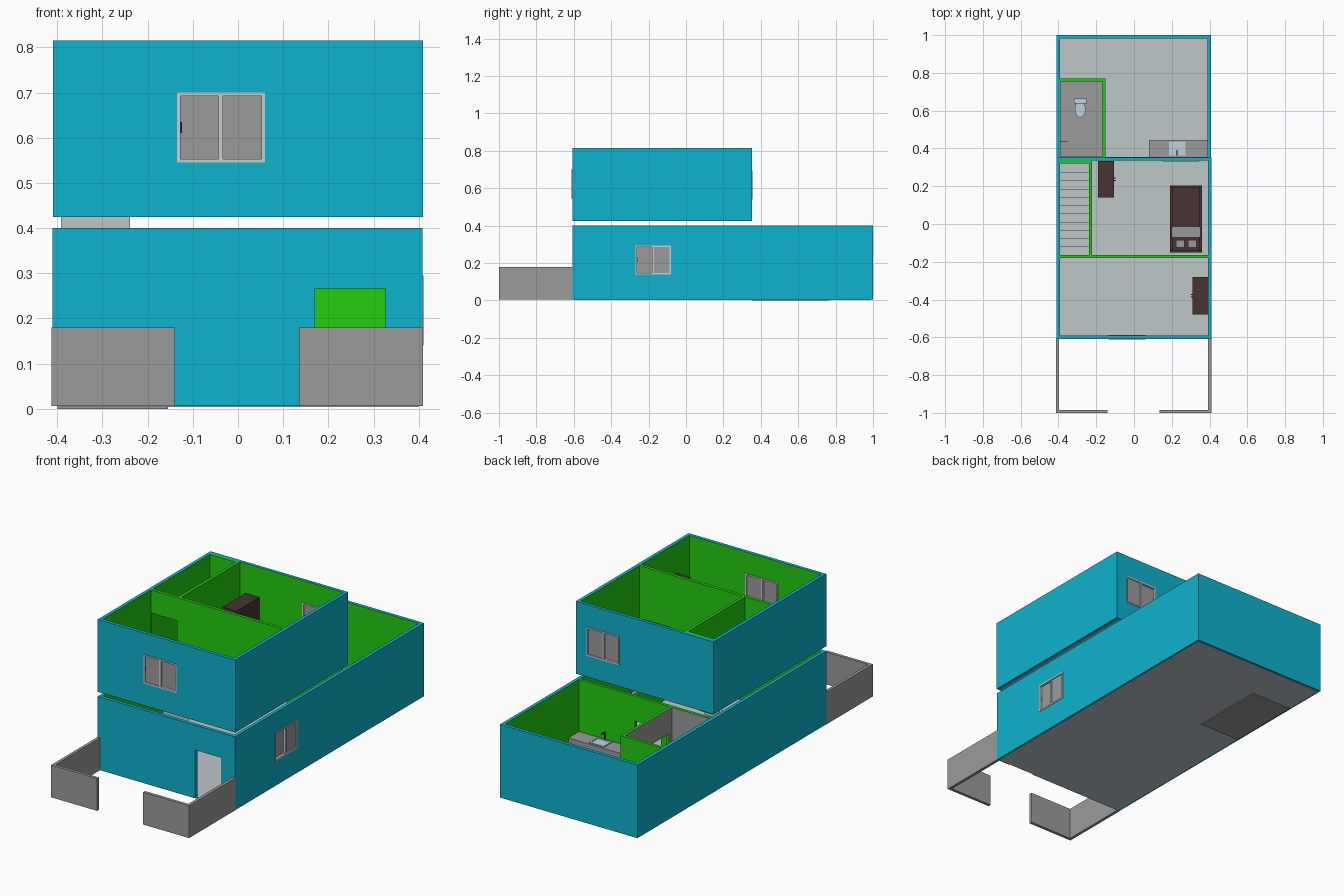
import bpy, bmesh, math
from mathutils import Vector

if "Cube" in bpy.data.objects:
    bpy.data.objects.remove(bpy.data.objects["Cube"])

COLOURS = {
    "cyan": (0.004, 0.45, 0.62), "green": (0.017, 0.61, 0.005),
    "grey": (0.33, 0.33, 0.33), "floor_grey": (0.52, 0.57, 0.59),
    "frame_white": (0.60, 0.61, 0.62), "dark_brown": (0.065, 0.034, 0.034),
    "porcelain": (0.52, 0.65, 0.72), "black": (0.01, 0.01, 0.012),
}
MAT = {}
for n, c in COLOURS.items():
    MAT[n] = bpy.data.materials.new(n)
    MAT[n].diffuse_color = (*c, 1)


def finish(name, bm, mats):
    me = bpy.data.meshes.new(name)
    bm.to_mesh(me)
    bm.free()
    ob = bpy.data.objects.new(name, me)
    bpy.context.collection.objects.link(ob)
    for m in mats:
        me.materials.append(MAT[m])
    return ob


def add_box(bm, x0, x1, y0, y1, z0, z1):
    vs = bmesh.ops.create_cube(bm, size=1)["verts"]
    for v in vs:
        v.co = Vector(((x0 + x1) / 2 + v.co.x * (x1 - x0),
                       (y0 + y1) / 2 + v.co.y * (y1 - y0),
                       (z0 + z1) / 2 + v.co.z * (z1 - z0)))


def boxes(name, mat, *dims):
    bm = bmesh.new()
    for d in dims:
        add_box(bm, *d)
    return finish(name, bm, [mat])


def wall(name, axis, a0, a1, t0, t1, z0, z1, mat, neg, pos, hole=None):
    """Wall running along an axis, with one opening; neg / pos colour its two sides."""
    pieces = [(a0, a1, z0, z1)]
    if hole:
        h0, h1, b, t = hole
        pieces = [(a0, h0, z0, z1), (h1, a1, z0, z1), (h0, h1, z0, b), (h0, h1, t, z1)]
    bm = bmesh.new()
    for p0, p1, q0, q1 in pieces:
        if p1 - p0 < 1e-4 or q1 - q0 < 1e-4:
            continue
        if axis == "x":
            add_box(bm, p0, p1, t0, t1, q0, q1)
        else:
            add_box(bm, t0, t1, p0, p1, q0, q1)
    bm.normal_update()
    for f in bm.faces:
        n = f.normal.y if axis == "x" else f.normal.x
        f.material_index = 1 if n < -0.5 else 2 if n > 0.5 else 0
    return finish(name, bm, [mat, neg, pos])


def window(name, axis, a0, a1, t0, t1, z0, z1):
    """Two-sash sliding window with frame, mullion and panes."""
    w, mid, tm = 0.008, (a0 + a1) / 2, (t0 + t1) / 2

    def put(p0, p1, q0, q1, r0, r1):
        return (p0, p1, q0, q1, r0, r1) if axis == "x" else (q0, q1, p0, p1, r0, r1)
    boxes(name + "_frame", "frame_white",
          put(a0, a1, t0, t1, z0, z0 + w), put(a0, a1, t0, t1, z1 - w, z1),
          put(a0, a0 + w, t0, t1, z0 + w, z1 - w), put(a1 - w, a1, t0, t1, z0 + w, z1 - w),
          put(mid - 0.006, mid + 0.004, t0 + 0.002, t1 - 0.002, z0 + w, z1 - w))
    boxes(name + "_panes", "grey",
          put(a0 + w, mid, tm - 0.006, tm - 0.001, z0 + w, z1 - w),
          put(mid, a1 - w, tm + 0.001, tm + 0.006, z0 + w, z1 - w))
    boxes(name + "_handle", "black",
          put(a0 + w, a0 + w + 0.003, tm - 0.008, tm + 0.002, z0 + 0.065, z0 + 0.09))


# Ground storey walls: cyan outside, green inside
X0, X1, W = -0.411, 0.408, 0.018
GZ = (0.006, 0.40)
wall("ground_front_wall", "x", X0, X1, -0.607, -0.589, *GZ, "cyan", "cyan", "green",
     (0.17, 0.327, 0.006, 0.266))
wall("ground_back_wall", "x", X0, X1, 0.982, 1.0, *GZ, "cyan", "green", "cyan")
wall("ground_left_wall", "y", -0.589, 0.982, X0, X0 + W, *GZ, "cyan", "cyan", "green")
wall("ground_right_wall", "y", -0.589, 0.982, X1 - W, X1, *GZ, "cyan", "green", "cyan",
     (-0.27, -0.08, 0.14, 0.295))
wall("kitchen_partition", "x", X0 + W, X1 - W, 0.34, 0.355, *GZ, "green", "green", "green",
     (-0.10, 0.055, 0.006, 0.266))
boxes("ground_floor", "floor_grey", (-0.40, 0.40, -0.60, 0.99, 0.004, 0.010))

# Bathroom: green outside, grey tiles inside
wall("bath_side_wall", "y", 0.355, 0.77, -0.166, -0.150, *GZ, "green", "grey", "green",
     (0.38, 0.52, 0.006, 0.266))
wall("bath_back_wall", "x", X0 + W, -0.166, 0.754, 0.77, *GZ, "green", "grey", "green")
boxes("bath_tiles", "grey", (-0.393, -0.390, 0.355, 0.754, 0.01, 0.399),
      (-0.393, -0.166, 0.355, 0.358, 0.01, 0.399))
boxes("bath_floor", "grey", (-0.40, -0.155, 0.352, 0.765, 0.0, 0.013))

# Upper storey walls
UX0, UX1 = -0.41, 0.41
UZ = (0.425, 0.815)
wall("upper_front_wall", "x", UX0, UX1, -0.608, -0.590, *UZ, "cyan", "cyan", "green",
     (-0.135, 0.06, 0.545, 0.70))
wall("upper_back_wall", "x", UX0, UX1, 0.335, 0.352, *UZ, "cyan", "green", "cyan",
     (0.15, 0.345, 0.54, 0.695))
wall("upper_left_wall", "y", -0.590, 0.335, UX0, UX0 + W, *UZ, "cyan", "cyan", "green")
wall("upper_right_wall", "y", -0.590, 0.335, UX1 - W, UX1, *UZ, "cyan", "green", "cyan")
wall("bedroom_partition", "x", UX0 + W, UX1 - W, -0.18, -0.163, *UZ, "green", "green", "green",
     (-0.39, -0.238, 0.425, 0.69))
wall("stair_partition", "y", -0.163, 0.335, -0.238, -0.222, *UZ, "green", "green", "green")
wall("stair_end_wall", "x", UX0 + W, -0.238, 0.320, 0.335, *UZ, "green", "green", "green")
boxes("upper_floor", "floor_grey", (-0.392, 0.392, -0.59, -0.165, 0.425, 0.430),
      (-0.236, 0.392, -0.165, 0.335, 0.425, 0.430))

# Windows
window("front_window", "x", -0.135, 0.06, -0.611, -0.587, 0.545, 0.70)
window("back_window", "x", 0.15, 0.345, 0.332, 0.355, 0.54, 0.695)
window("side_window", "y", -0.27, -0.08, X1 - W - 0.003, X1 + 0.003, 0.14, 0.295)

# Front yard fence, open at the gate
FZ = (0.006, 0.18)
boxes("yard_fence", "grey",
      (-0.413, -0.397, -1.0, -0.607, *FZ), (0.393, 0.409, -1.0, -0.607, *FZ),
      (-0.397, -0.14, -1.0, -0.984, *FZ), (0.135, 0.393, -1.0, -0.984, *FZ))

# Staircase: folded sheet of risers and treads
bm = bmesh.new()
n, y, z = 11, -0.165, 0.01
rise = (0.427 - z) / n
path = [(y, z)]
for i in range(n):
    z += rise
    path.append((y, z))
    y = 0.32 if i == n - 1 else y + 0.0435
    path.append((y, z))
rows = [[bm.verts.new((x, p, q)) for x in (-0.392, -0.239)] for p, q in path]
for a, b in zip(rows, rows[1:]):
    bm.faces.new((a[0], a[1], b[1], b[0]))
finish("staircase", bm, ["floor_grey"])

# Wardrobes with a knob on the door side
for name, x0, x1, y0, y1, side in (("bedroom_wardrobe", -0.19, -0.107, 0.14, 0.334, 1),
                                   ("front_wardrobe", 0.31, 0.391, -0.48, -0.28, -1)):
    boxes(name, "dark_brown", (x0, x1, y0, y1, 0.43, 0.655))
    xs, ym = (x1 if side > 0 else x0), (y0 + y1) / 2
    boxes(name + "_handles", "black",
          *[(min(xs, xs + side * 0.009), max(xs, xs + side * 0.009),
             ym + o - 0.003, ym + o + 0.003, 0.53, 0.56) for o in (-0.007, 0.007)])

# Bed
boxes("bed_frame", "dark_brown", (0.19, 0.36, -0.15, 0.205, 0.43, 0.475),
      (0.19, 0.36, -0.15, -0.138, 0.475, 0.54), (0.19, 0.36, 0.193, 0.205, 0.475, 0.50))
boxes("bed_mattress", "dark_brown", (0.203, 0.347, -0.138, 0.193, 0.475, 0.490))
boxes("bed_blanket_fold", "grey", (0.198, 0.352, -0.07, -0.015, 0.475, 0.495))
boxes("bed_pillows", "grey", *[(x - 0.022, x + 0.022, -0.125, -0.085, 0.49, 0.50)
                               for x in (0.245, 0.308)])

# Kitchen counter, sink and tap
boxes("kitchen_counter", "grey", (0.08, 0.389, 0.355, 0.445, 0.01, 0.12))
boxes("sink_rim", "porcelain", (0.185, 0.272, 0.362, 0.370, 0.12, 0.125),
      (0.185, 0.272, 0.428, 0.436, 0.12, 0.125),
      (0.185, 0.193, 0.370, 0.428, 0.12, 0.125), (0.264, 0.272, 0.370, 0.428, 0.12, 0.125))
boxes("sink_basin", "porcelain", (0.193, 0.264, 0.370, 0.428, 0.12, 0.122))
boxes("sink_tap", "black", (0.226, 0.231, 0.363, 0.368, 0.125, 0.165),
      (0.226, 0.231, 0.368, 0.392, 0.160, 0.165))

# Toilet: oval bowl and tank
bm = bmesh.new()
bmesh.ops.create_cone(bm, cap_ends=True, segments=24, radius1=0.6, radius2=1, depth=1)
for v in bm.verts:
    v.co = (-0.285 + v.co.x * 0.028, 0.607 + v.co.y * 0.043, 0.047 + v.co.z * 0.07)
finish("toilet_bowl", bm, ["porcelain"])
boxes("toilet_tank", "porcelain", (-0.318, -0.252, 0.638, 0.664, 0.06, 0.125))
boxes("shower_pipe", "black", (-0.39, -0.352, 0.433, 0.437, 0.28, 0.284))

for m in bpy.data.materials:
    if m.users and not m.is_grease_pencil:
        m.use_nodes = True
        m.node_tree.nodes["Principled BSDF"].inputs["Base Color"].default_value = m.diffuse_color
